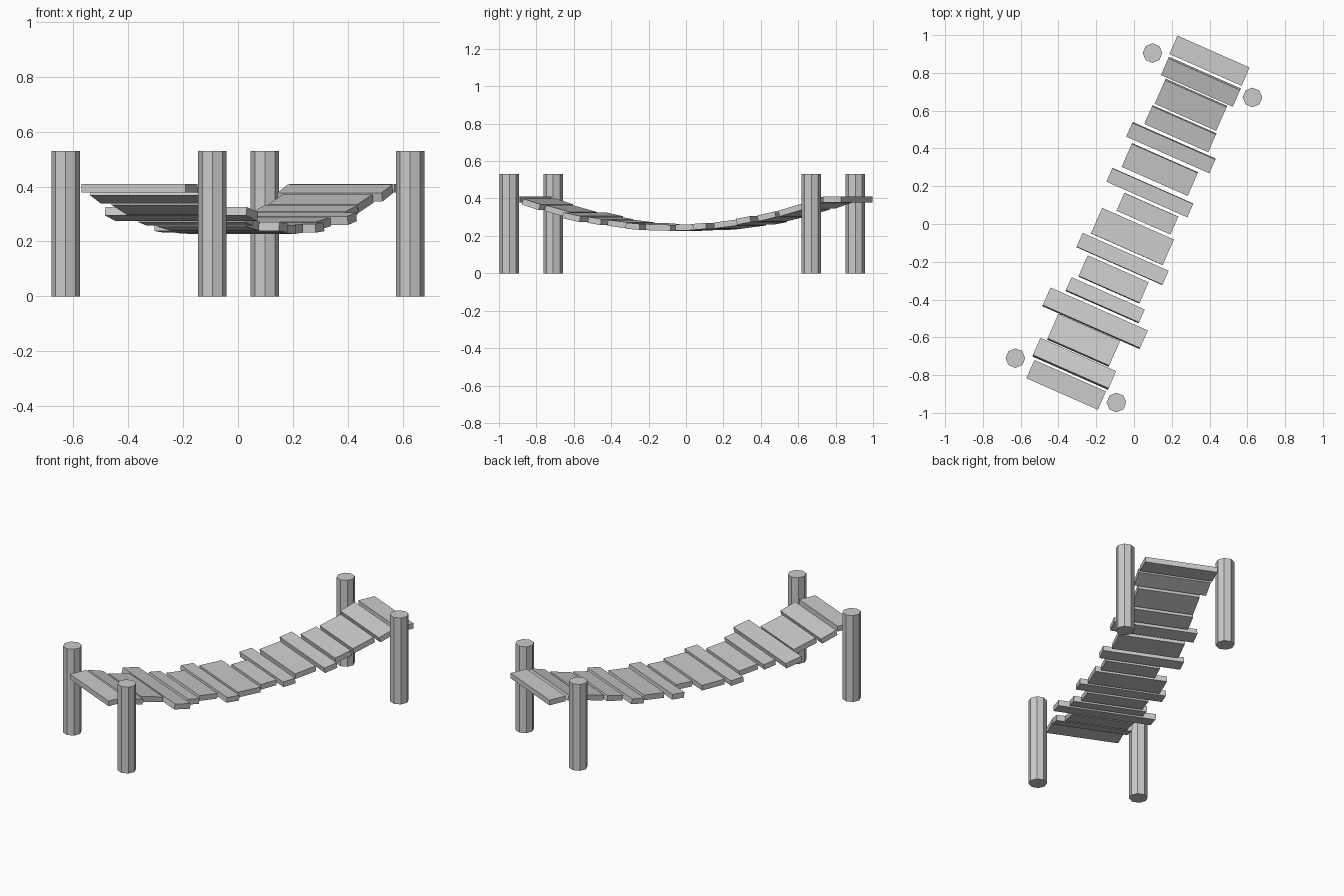
import bpy, math
from mathutils import Matrix, Vector

YAW = Matrix.Rotation(math.radians(-23.8), 4, 'Z')   # bridge runs diagonally
THICK = 0.032
LOW, SAG, HALF = 0.244, 0.150, 0.885                 # sagging parabola


def plank(name, u, v, width, length):
    """Board across the bridge: u along the span, v sideways offset."""
    flat = abs(u) > 0.9
    z = LOW + SAG * (1 if flat else (u / HALF) ** 2)
    tilt = 0 if flat else math.atan(2 * SAG * u / HALF ** 2)
    # plan width includes the visible sloping end face
    w = (width - THICK * abs(math.sin(tilt))) / math.cos(tilt)
    bpy.ops.mesh.primitive_cube_add(size=1)
    ob = bpy.context.object
    ob.name = name
    ob.data.transform(Matrix.Diagonal((length, w, THICK, 1)))
    ob.matrix_world = (YAW @ Matrix.Translation((v, u, z))
                       @ Matrix.Rotation(tilt, 4, 'X'))


def post(name, x, y):
    bpy.ops.mesh.primitive_cylinder_add(vertices=8, radius=0.052, depth=0.53,
                                        location=(x, y, 0.265))
    bpy.context.object.name = name


# Uneven planks: span position, sideways offset, width, length
PLANKS = [
    (-0.924, 0.015, 0.106, 0.414), (-0.805, 0.009, 0.108, 0.438),
    (-0.671, 0.004, 0.150, 0.357), (-0.540, 0.013, 0.108, 0.563),
    (-0.431, 0.023, 0.080, 0.423), (-0.312, 0.019, 0.123, 0.353),
    (-0.194, 0.019, 0.083, 0.497), (-0.064, 0.019, 0.148, 0.415),
    (0.079, 0.043, 0.104, 0.312), (0.186, 0.010, 0.080, 0.468),
    (0.319, 0.009, 0.137, 0.382), (0.449, 0.016, 0.085, 0.481),
    (0.561, 0.021, 0.109, 0.370), (0.699, 0.021, 0.145, 0.356),
    (0.832, 0.020, 0.106, 0.416), (0.952, 0.017, 0.106, 0.418),
]
for i, p in enumerate(PLANKS):
    plank(f"plank_{i + 1:02d}", *p)

# Octagonal corner posts
post("back_left_post", 0.098, 0.905)
post("back_right_post", 0.627, 0.670)
post("front_left_post", -0.628, -0.710)
post("front_right_post", -0.093, -0.945)
